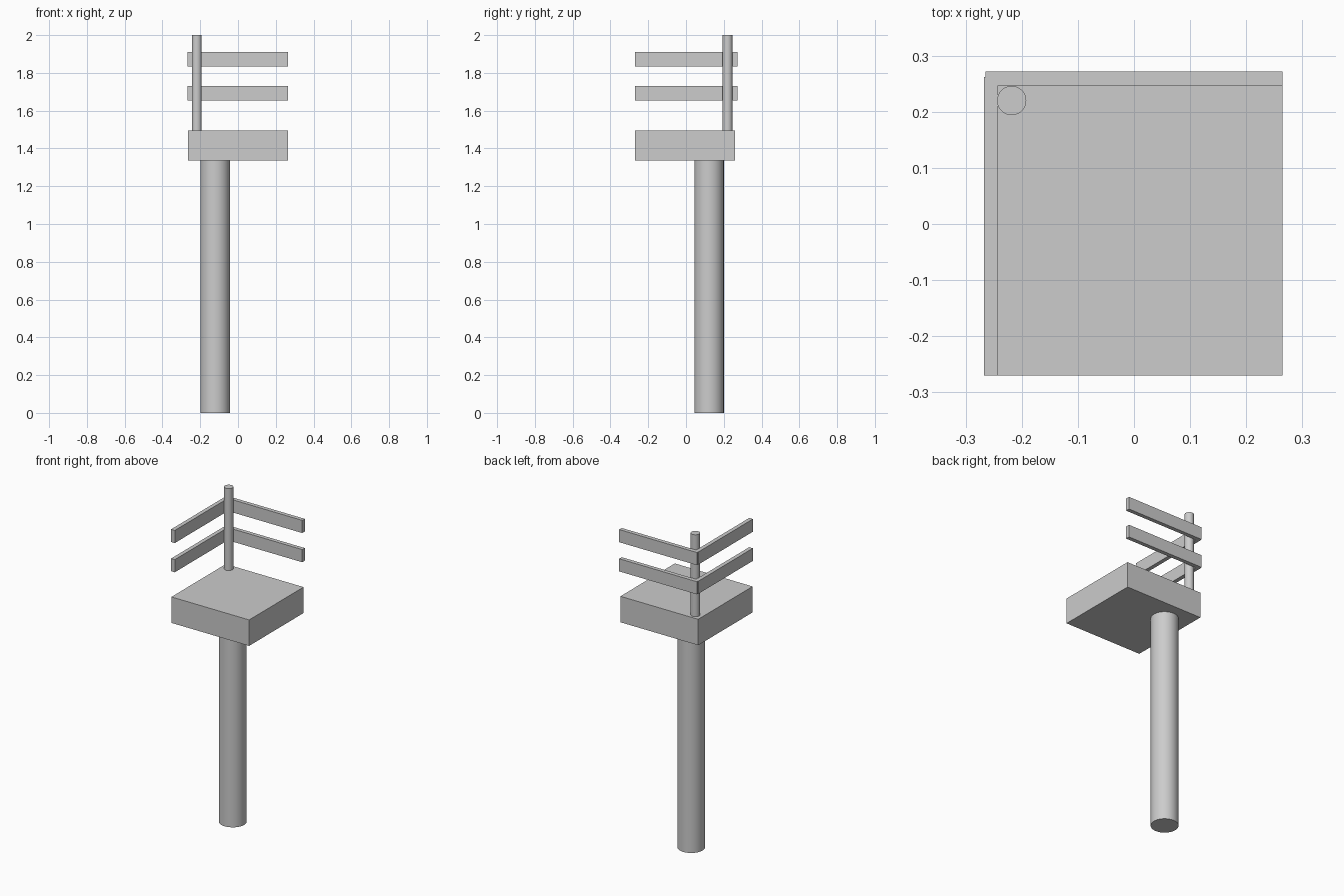
import bpy
import math

cube = bpy.data.objects.get("Cube")
if cube:
    bpy.data.objects.remove(cube, do_unlink=True)

GREY = (0.604, 0.604, 0.604, 1)
mat = bpy.data.materials.new("light grey")
mat.use_nodes = True
mat.diffuse_color = GREY
mat.node_tree.nodes["Principled BSDF"].inputs["Base Color"].default_value = GREY


def finish(name):
    obj = bpy.context.object
    obj.name = name
    obj.data.materials.append(mat)
    return obj


def box(name, xs, ys, zs):
    spans = (xs, ys, zs)
    bpy.ops.mesh.primitive_cube_add(size=1, location=[(a + b) / 2 for a, b in spans])
    obj = finish(name)
    obj.scale = [b - a for a, b in spans]
    bpy.ops.object.transform_apply(location=False, rotation=False, scale=True)


def post(name, x, y, radius, zs):
    bpy.ops.mesh.primitive_cylinder_add(
        vertices=48, radius=radius, depth=zs[1] - zs[0], location=(x, y, sum(zs) / 2))
    finish(name)
    bpy.ops.object.shade_smooth_by_angle(angle=math.radians(30))


# Supporting column and the slab it carries
post("column", -0.121, 0.122, 0.078, (0, 1.335))
box("platform", (-0.265, 0.265), (-0.27, 0.26), (1.335, 1.495))

# Corner post with two levels of guard rail
post("corner_post", -0.218, 0.22, 0.026, (1.495, 2))
for level, z in (("lower", 1.653), ("upper", 1.833)):
    box(level + "_back_rail", (-0.265, 0.265), (0.247, 0.272), (z, z + 0.078))
    box(level + "_right_rail", (-0.267, -0.242), (-0.27, 0.262), (z, z + 0.078))
